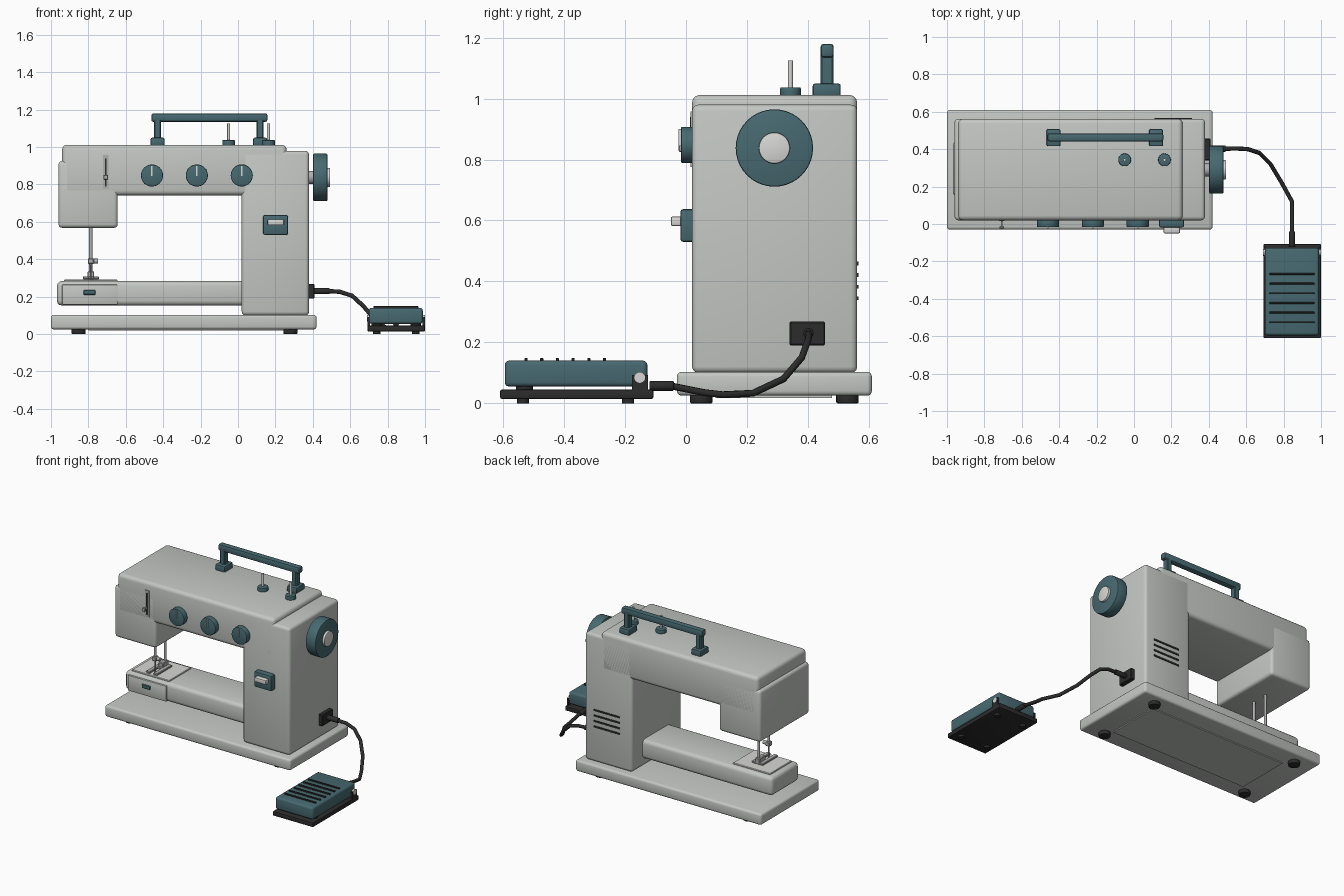
import bpy, bmesh, math
from mathutils import Matrix, Vector


def material(name, rgb):
    m = bpy.data.materials.new(name)
    m.diffuse_color = (*rgb, 1)
    return m


BODY = material("body_grey", (0.55, 0.575, 0.55))
TEAL = material("teal", (0.062, 0.142, 0.163))
DARK = material("dark_rubber", (0.025, 0.025, 0.025))
LIGHT = material("pale_grey", (0.68, 0.69, 0.66))
METAL = material("metal", (0.42, 0.43, 0.42))


def finish(name, bm, mat):
    me = bpy.data.meshes.new(name)
    bm.to_mesh(me)
    bm.free()
    me.materials.append(mat)
    me.polygons.foreach_set("use_smooth", [True] * len(me.polygons))
    me.set_sharp_from_angle(angle=math.radians(35))
    ob = bpy.data.objects.new(name, me)
    bpy.context.collection.objects.link(ob)
    return ob


def box(name, x, y, z, mat, bevel=0.0, segs=3):
    """Box from (min, max) ranges, with optional rounded edges."""
    bm = bmesh.new()
    size = [r[1] - r[0] for r in (x, y, z)]
    mid = [(r[1] + r[0]) / 2 for r in (x, y, z)]
    bmesh.ops.create_cube(bm, size=1, matrix=Matrix.Translation(mid) @ Matrix.Diagonal((*size, 1)))
    if bevel:
        bmesh.ops.bevel(bm, geom=bm.edges[:], offset=bevel, segments=segs, profile=0.5, affect='EDGES')
    return finish(name, bm, mat)


def rod(name, a, b, r, mat, sides=24, bevel=0.0):
    """Cylinder from point a to point b, with optional rounded rims."""
    a, b = Vector(a), Vector(b)
    d = b - a
    bm = bmesh.new()
    rot = Vector((0, 0, 1)).rotation_difference(d).to_matrix().to_4x4()
    bmesh.ops.create_cone(bm, cap_ends=True, segments=sides, radius1=r, radius2=r, depth=d.length,
                          matrix=Matrix.Translation((a + b) / 2) @ rot)
    if bevel:
        rims = [e for e in bm.edges if any(len(f.verts) > 4 for f in e.link_faces)]
        bmesh.ops.bevel(bm, geom=rims, offset=bevel, segments=2, profile=0.5, affect='EDGES')
    return finish(name, bm, mat)


# Base with feet and underside panel
box("base", (-1, 0.42), (-0.03, 0.61), (0.025, 0.103), BODY, 0.015)
box("underside_panel", (-0.8, 0.25), (0.10, 0.48), (0.018, 0.03), BODY)
for x in (-0.852, 0.28):
    for y in (0.05, 0.53):
        rod("base_foot", (x, y, 0), (x, y, 0.03), 0.037, DARK, 24, 0.004)

# Main body: column, arm and needle head
DEPTH = (0.02, 0.562)
box("column", (0.02, 0.38), DEPTH, (0.1, 0.98), BODY, 0.02)
box("arm", (-0.94, 0.26), DEPTH, (0.742, 1.012), BODY, 0.025)
box("needle_head", (-0.96, -0.643), DEPTH, (0.568, 0.925), BODY, 0.02)

# Free arm bed with drawer and needle plate
box("bed", (-0.968, 0.05), (0.145, 0.445), (0.153, 0.283), BODY, 0.025)
box("drawer_front", (-0.94, -0.643), (0.135, 0.16), (0.157, 0.265), BODY, 0.006, 2)
box("drawer_clasp", (-0.826, -0.762), (0.127, 0.14), (0.21, 0.235), TEAL, 0.003, 1)
box("needle_plate", (-0.93, -0.645), (0.17, 0.41), (0.275, 0.291), LIGHT, 0.003, 1)

# Needle bar, clamp, needle and presser foot
rod("needle_bar", (-0.787, 0.22, 0.37), (-0.787, 0.22, 0.6), 0.009, METAL, 12)
rod("needle", (-0.787, 0.22, 0.285), (-0.787, 0.22, 0.38), 0.004, METAL, 8)
box("needle_clamp", (-0.803, -0.77), (0.203, 0.237), (0.375, 0.405), METAL, 0.004, 1)
rod("clamp_screw", (-0.775, 0.22, 0.39), (-0.748, 0.22, 0.39), 0.013, METAL, 12)
rod("presser_bar", (-0.787, 0.33, 0.3), (-0.787, 0.33, 0.6), 0.009, METAL, 12)
box("presser_ankle", (-0.805, -0.769), (0.28, 0.345), (0.3, 0.335), METAL, 0.004, 1)
box("presser_bridge", (-0.83, -0.744), (0.27, 0.345), (0.293, 0.307), METAL, 0.003, 1)
for x in (-0.83, -0.774):
    box("presser_toe", (x, x + 0.03), (0.18, 0.28), (0.293, 0.307), METAL, 0.003, 1)

# Thread take-up slot and lever
box("lever_slot", (-0.722, -0.692), (0.015, 0.025), (0.775, 0.957), METAL)
box("lever_groove", (-0.711, -0.703), (0.013, 0.02), (0.79, 0.94), DARK)
box("take_up_lever", (-0.711, -0.703), (-0.018, 0.025), (0.83, 0.845), METAL)
box("take_up_eye", (-0.72, -0.694), (-0.024, -0.012), (0.825, 0.85), METAL, 0.003, 1)

# Front dials with pointers
for x in (-0.46, -0.22, 0.02):
    rod("dial", (x, 0.03, 0.848), (x, -0.017, 0.848), 0.059, TEAL, 32, 0.005)
    box("dial_pointer", (x - 0.004, x + 0.004), (-0.025, -0.012), (0.845, 0.9), LIGHT)

# Reverse lever on the column
box("reverse_panel", (0.135, 0.267), (-0.018, 0.03), (0.53, 0.637), TEAL, 0.008, 2)
box("reverse_lever", (0.158, 0.246), (-0.05, 0), (0.582, 0.613), LIGHT, 0.006, 2)

# Carry handle
box("handle_bar", (-0.463, 0.157), (0.442, 0.485), (1.135, 1.18), TEAL, 0.01, 2)
for x in (-0.43, 0.118):
    box("handle_mount", (x - 0.037, x + 0.037), (0.416, 0.508), (1.005, 1.05), TEAL, 0.008, 2)
    box("handle_post", (x - 0.019, x + 0.019), (0.442, 0.485), (1.04, 1.15), TEAL, 0.005, 1)

# Spool pins
for x in (-0.05, 0.163):
    rod("spool_base", (x, 0.343, 1.0), (x, 0.343, 1.037), 0.034, TEAL, 24, 0.004)
    rod("spool_pin", (x, 0.343, 1.03), (x, 0.343, 1.125), 0.008, LIGHT, 12)

# Hand wheel
rod("wheel_axle", (0.37, 0.29, 0.838), (0.42, 0.29, 0.838), 0.035, METAL)
rod("hand_wheel", (0.402, 0.29, 0.838), (0.478, 0.29, 0.838), 0.127, TEAL, 40, 0.006)
rod("wheel_hub", (0.46, 0.29, 0.838), (0.493, 0.29, 0.838), 0.051, LIGHT, 32, 0.004)

# Rear ventilation slits
for i in range(4):
    z = 0.345 + i * 0.038
    box("vent_slit", (0.11, 0.31), (0.555, 0.566), (z - 0.006, z + 0.006), DARK)

# Power socket, plugs and cable
box("socket", (0.37, 0.408), (0.34, 0.457), (0.19, 0.268), DARK, 0.004, 1)
rod("machine_plug", (0.4, 0.402, 0.23), (0.49, 0.402, 0.23), 0.017, DARK, 16, 0.003)
rod("pedal_plug", (0.845, -0.12, 0.057), (0.845, -0.04, 0.057), 0.016, DARK, 16, 0.003)
path = [(0.48, 0.402, 0.23), (0.545, 0.404, 0.226), (0.61, 0.4, 0.205), (0.67, 0.38, 0.15),
        (0.73, 0.32, 0.08), (0.79, 0.22, 0.033), (0.845, 0.12, 0.028), (0.845, 0.06, 0.035),
        (0.845, -0.05, 0.057)]
curve = bpy.data.curves.new("cable", 'CURVE')
curve.dimensions = '3D'
curve.bevel_depth = 0.0115
curve.bevel_resolution = 2
curve.use_fill_caps = True
spline = curve.splines.new('POLY')
spline.points.add(len(path) - 1)
for p, co in zip(spline.points, path):
    p.co = (*co, 1)
curve.materials.append(DARK)
bpy.context.collection.objects.link(bpy.data.objects.new("cable", curve))

# Foot pedal
box("pedal_base", (0.692, 1.0), (-0.61, -0.107), (0.014, 0.045), DARK, 0.006, 2)
box("pedal_top", (0.7, 0.988), (-0.595, -0.127), (0.055, 0.14), TEAL, 0.014)
for i in range(6):
    y = -0.525 + i * 0.0515
    box("pedal_rib", (0.724, 0.965), (y - 0.005, y + 0.005), (0.135, 0.149), DARK, 0.002, 1)
for x in (0.742, 0.95):
    for y in (-0.535, -0.19):
        rod("pedal_foot", (x, y, 0), (x, y, 0.02), 0.02, DARK, 16)
    rod("pedal_spring", (x, -0.53, 0.04), (x, -0.53, 0.062), 0.028, DARK, 16)
for x in (0.693, 0.987):
    box("hinge_bracket", (x, x + 0.012), (-0.178, -0.125), (0.04, 0.092), DARK)
rod("hinge_pin", (0.69, -0.152, 0.085), (1.0, -0.152, 0.085), 0.018, LIGHT, 20)
